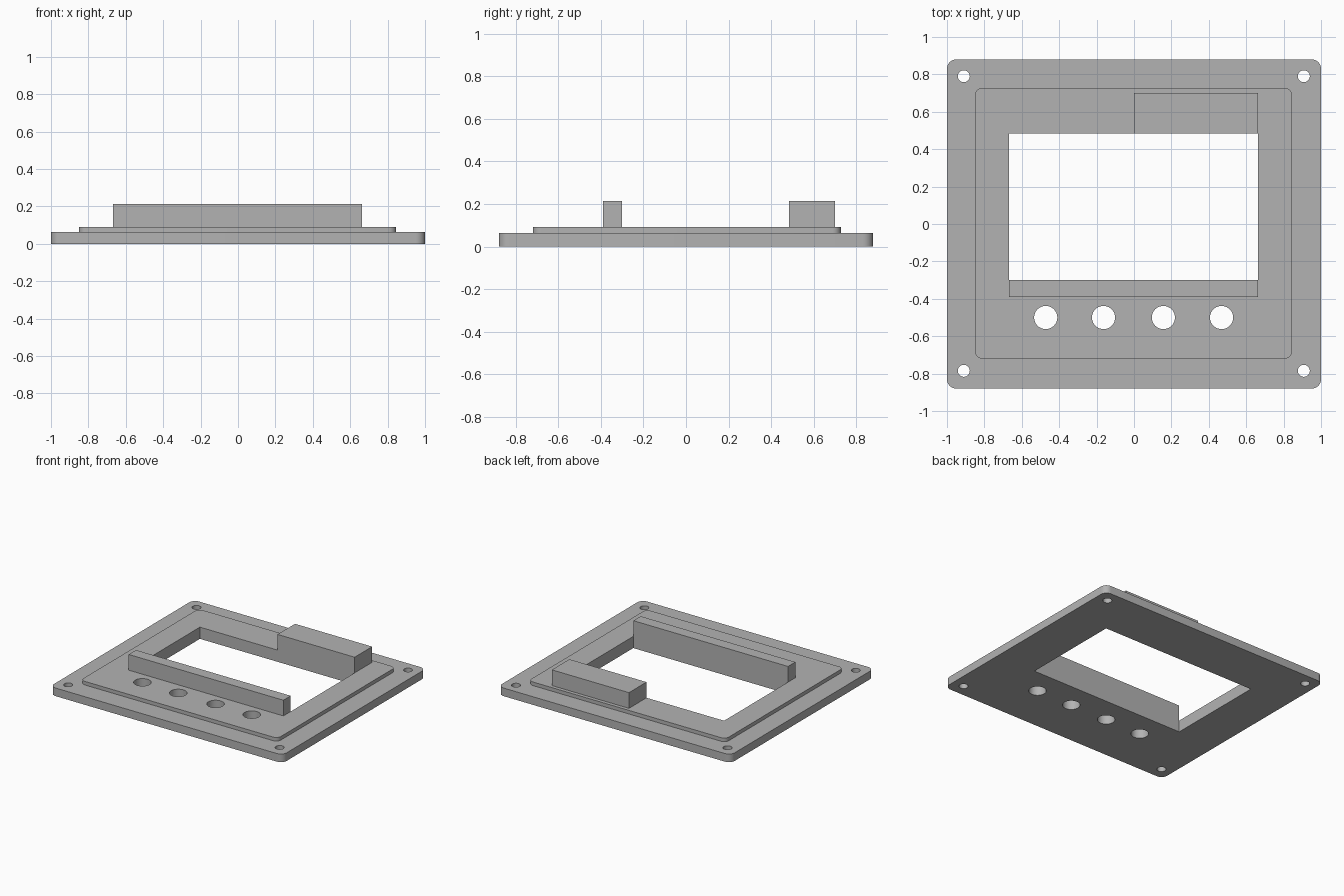
import bpy
import bmesh
import math

if "Cube" in bpy.data.objects:
    bpy.data.objects.remove(bpy.data.objects["Cube"], do_unlink=True)

grey = bpy.data.materials.new("plain grey")
grey.use_nodes = True
colour = (0.45, 0.45, 0.45, 1)
grey.diffuse_color = colour
grey.node_tree.nodes["Principled BSDF"].inputs["Base Color"].default_value = colour


def prism(name, outline, z0, z1):
    """Solid made by raising a flat outline from z0 to z1."""
    bm = bmesh.new()
    face = bm.faces.new([bm.verts.new((x, y, z0)) for x, y in outline])
    top = bmesh.ops.extrude_face_region(bm, geom=[face])["geom"]
    bmesh.ops.translate(bm, vec=(0, 0, z1 - z0),
                        verts=[v for v in top if isinstance(v, bmesh.types.BMVert)])
    bmesh.ops.recalc_face_normals(bm, faces=bm.faces)
    mesh = bpy.data.meshes.new(name)
    bm.to_mesh(mesh)
    bm.free()
    mesh.materials.append(grey)
    obj = bpy.data.objects.new(name, mesh)
    bpy.context.collection.objects.link(obj)
    return obj


def rectangle(x0, x1, y0, y1):
    return [(x0, y0), (x1, y0), (x1, y1), (x0, y1)]


def rounded(x0, x1, y0, y1, r, steps=8):
    corners = [(x1 - r, y1 - r), (x0 + r, y1 - r), (x0 + r, y0 + r), (x1 - r, y0 + r)]
    return [(cx + r * math.cos(a), cy + r * math.sin(a))
            for i, (cx, cy) in enumerate(corners)
            for a in [(i + s / steps) * math.pi / 2 for s in range(steps + 1)]]


def circle(cx, cy, r, sides=40):
    return [(cx + r * math.cos(a), cy + r * math.sin(a))
            for a in [i * math.tau / sides for i in range(sides)]]


# Window limits
left, right, low, high = -0.667, 0.663, -0.30, 0.485

# Flange, raised step and the two support bars
frame = prism("bezel_frame", rounded(-1, 1, -0.88, 0.88, 0.05), 0, 0.063)
added = [
    prism("raised_step", rounded(-0.85, 0.845, -0.72, 0.728, 0.04), 0.03, 0.091),
    prism("front_bar", rectangle(left, right, -0.39, low + 0.03), 0.05, 0.213),
    prism("back_bar", rectangle(0, right, high - 0.03, 0.70), 0.05, 0.213),
]

# Window, button holes and corner screw holes
cut = [prism("window_cutter", rectangle(left, right, low, high), -0.1, 0.4)]
for x in (-0.472, -0.163, 0.157, 0.468):
    cut.append(prism("button_hole_cutter", circle(x, -0.5, 0.062), -0.1, 0.4))
for x in (-0.91, 0.908):
    for y in (-0.785, 0.79):
        cut.append(prism("screw_hole_cutter", circle(x, y, 0.032), -0.1, 0.4))

# Fuse and cut into one solid
for parts, operation in ((added, "UNION"), (cut, "DIFFERENCE")):
    for part in parts:
        part.hide_render = True
        mod = frame.modifiers.new(part.name, "BOOLEAN")
        mod.operation = operation
        mod.solver = "EXACT"
        mod.object = part
bpy.context.view_layer.update()
solid = bpy.data.meshes.new_from_object(
    frame.evaluated_get(bpy.context.evaluated_depsgraph_get()))
frame.modifiers.clear()
frame.data = solid
for part in added + cut:
    bpy.data.objects.remove(part, do_unlink=True)

# Smooth the holes and rounded corners, keep edges sharp
bpy.ops.object.select_all(action="DESELECT")
frame.select_set(True)
bpy.context.view_layer.objects.active = frame
bpy.ops.object.shade_smooth_by_angle(angle=math.radians(30))
